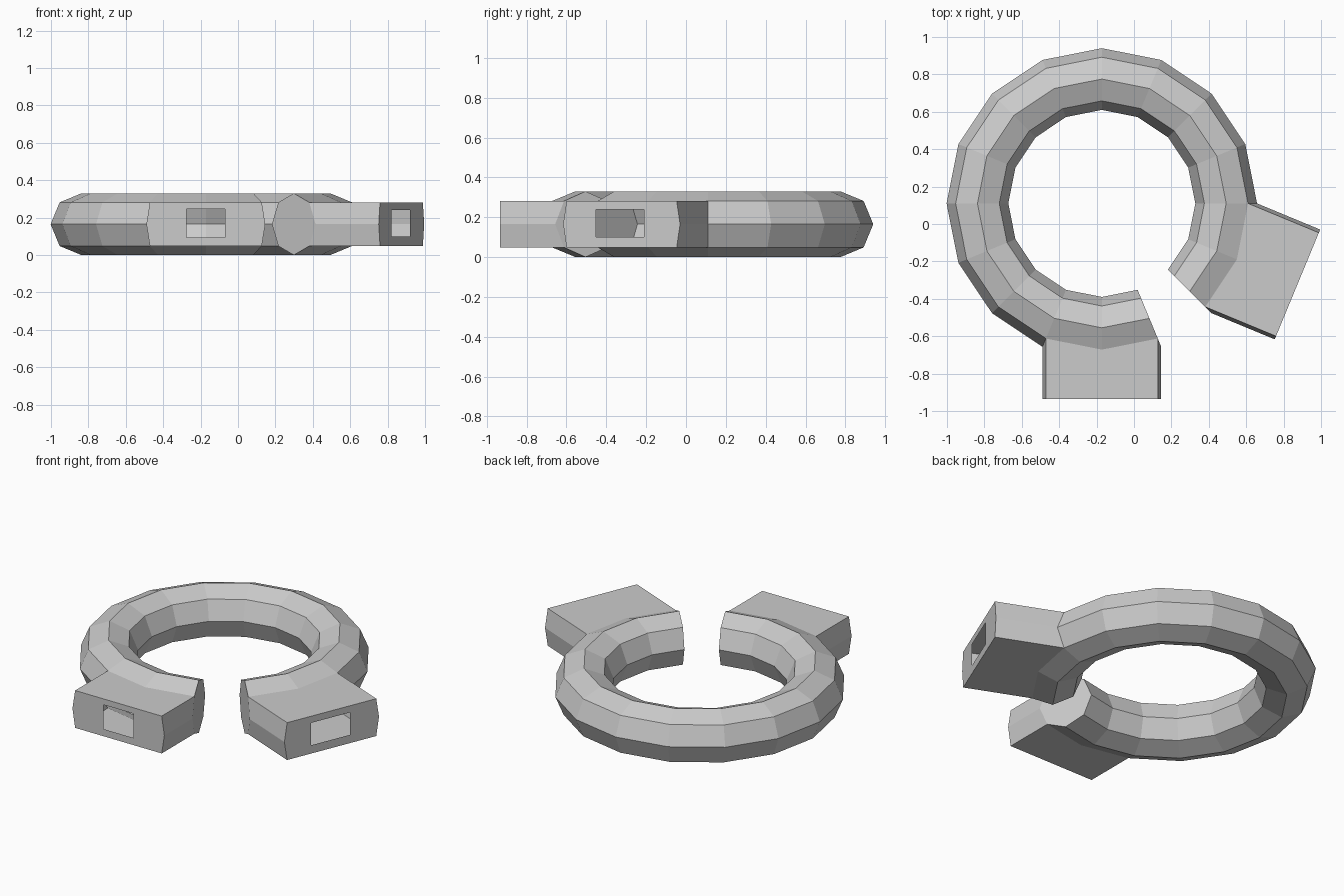
import bpy, bmesh
from math import radians, sin, cos
from mathutils import Vector

if "Cube" in bpy.data.objects:
    bpy.data.objects.remove(bpy.data.objects["Cube"], do_unlink=True)

CENTRE = Vector((-0.172, 0.11, 0.165))
MAJOR, MINOR = 0.665, 0.165
STEP = 22.5        # degrees per ring segment
SIDES = 8          # sides of the tube

grey = bpy.data.materials.new("plain grey")
grey.use_nodes = True
colour = (0.6, 0.6, 0.6, 1)
grey.diffuse_color = colour
grey.node_tree.nodes["Principled BSDF"].inputs["Base Color"].default_value = colour


def tube_point(angle, side):
    """Point on the faceted tube; side 0 is the outer rim."""
    a, t = radians(angle), radians(side * 360 / SIDES)
    r = MAJOR + MINOR * cos(t)
    return CENTRE + Vector((r * cos(a), r * sin(a), MINOR * sin(t)))


def finish(name, bm):
    bmesh.ops.recalc_face_normals(bm, faces=bm.faces[:])
    mesh = bpy.data.meshes.new(name)
    bm.to_mesh(mesh)
    bm.free()
    mesh.materials.append(grey)
    bpy.context.collection.objects.link(bpy.data.objects.new(name, mesh))


# Hollow open ring with capped ends, left open on the rim where the lugs join
def build_ring():
    bm = bmesh.new()
    count = 16
    loops = [[bm.verts.new(tube_point(-45 + i * STEP, j)) for j in range(SIDES)]
             for i in range(count)]
    for i in range(count - 1):
        under_lug = i < 2 or i >= count - 3 + 0 and i > count - 4
        for j in range(SIDES):
            if under_lug and j in (0, SIDES - 1):
                continue
            k = (j + 1) % SIDES
            bm.faces.new((loops[i][j], loops[i + 1][j], loops[i + 1][k], loops[i][k]))
    bm.faces.new(loops[0])
    bm.faces.new(loops[-1])
    finish("ring", bm)


# Hollow lug pulled straight out of the rim, with a rectangular slot in its end
def build_lug(name, angle, reach, slot_shift, slot_half, slot_z):
    bm = bmesh.new()
    out = Vector((cos(radians(angle)), sin(radians(angle)), 0))
    across = Vector((-out.y, out.x, 0))
    grid = [[bm.verts.new(tube_point(angle + s * STEP, j)) for j in (-1, 0, 1)]
            for s in (-1, 0, 1)]
    patch = [bm.faces.new((grid[i][j], grid[i + 1][j], grid[i + 1][j + 1], grid[i][j + 1]))
             for i in range(2) for j in range(2)]
    geom = bmesh.ops.extrude_face_region(bm, geom=patch)["geom"]
    for v in (g for g in geom if isinstance(g, bmesh.types.BMVert)):
        v.co += out * (reach - (v.co - CENTRE).dot(out))
    end = [g for g in geom if isinstance(g, bmesh.types.BMFace)]
    rim = [e for e in {e for f in end for e in f.edges}
           if sum(f in end for f in e.link_faces) == 1]
    old = [f for f in patch if f.is_valid]
    bmesh.ops.delete(bm, geom=old + end, context='FACES')

    # Slot outline, then fill the end between rim and slot
    base = CENTRE + out * reach + across * slot_shift
    corners = []
    for s, z in ((-1, 0), (1, 0), (1, 1), (-1, 1)):
        p = base + across * (s * slot_half)
        p.z = slot_z[z]
        corners.append(bm.verts.new(p))
    slot = [bm.edges.new((corners[i], corners[(i + 1) % 4])) for i in range(4)]
    bmesh.ops.triangle_fill(bm, edges=rim + slot, use_beauty=True, normal=out)
    finish(name, bm)


build_ring()
build_lug("front_lug", -90, 1.045, 0.0, 0.103, (0.093, 0.245))
build_lug("side_lug", -22.5, 1.132, -0.008, 0.13, (0.10, 0.24))
